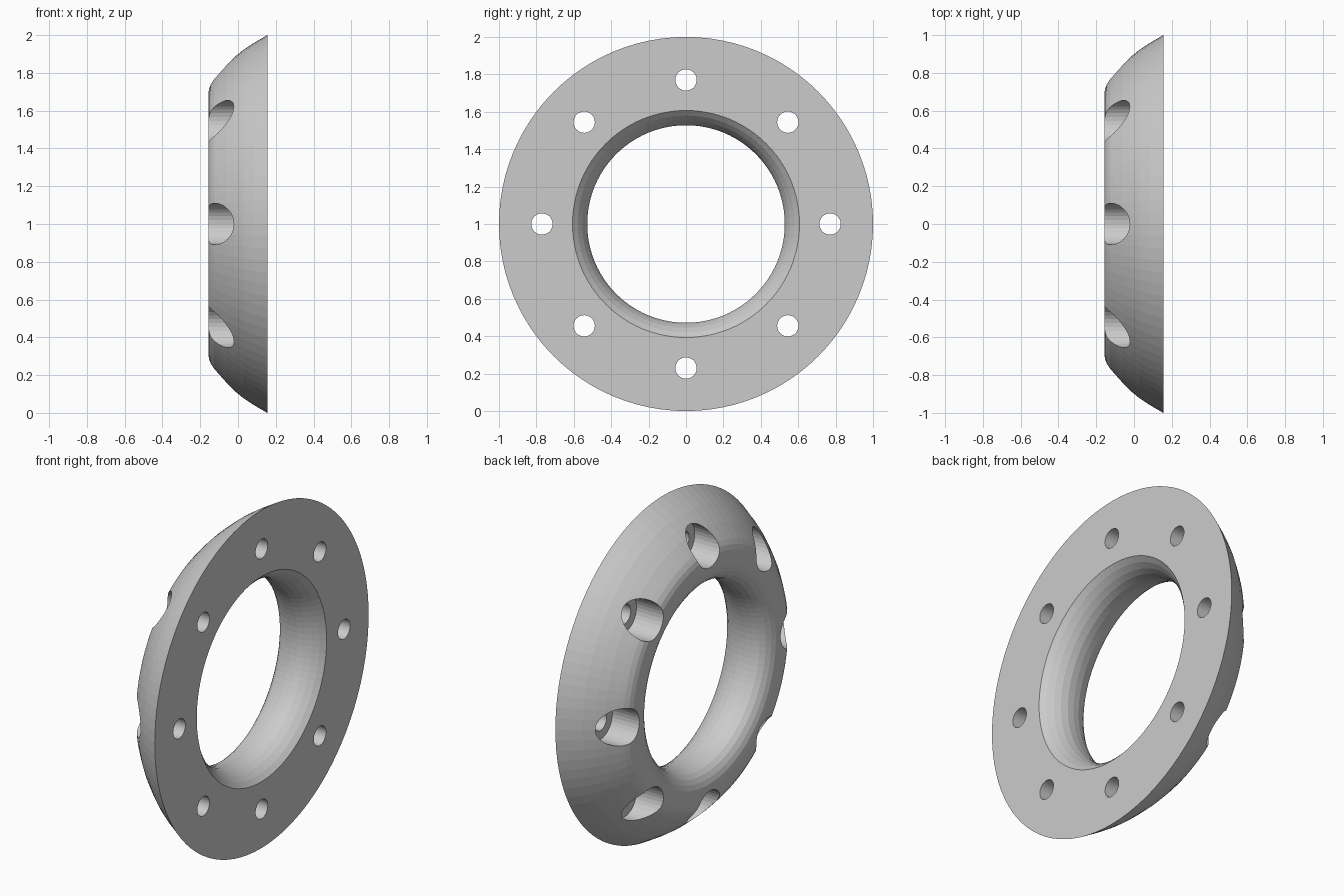
import bpy, bmesh
from math import sin, cos, pi

if "Cube" in bpy.data.objects:
    bpy.data.objects.remove(bpy.data.objects["Cube"])


def revolve(bm, profile, segs, cy=0.0, cz=1.0, capped=False):
    """Turn (x, radius) points around an axis parallel to X."""
    rings = [[bm.verts.new((x, cy + r * cos(2 * pi * i / segs), cz + r * sin(2 * pi * i / segs)))
              for i in range(segs)] for x, r in profile]
    pairs = list(zip(rings, rings[1:]))
    if capped:
        bm.faces.new(rings[0])
        bm.faces.new(rings[-1])
    else:
        pairs.append((rings[-1], rings[0]))
    for a, b in pairs:
        for i in range(segs):
            j = (i + 1) % segs
            bm.faces.new((a[i], a[j], b[j], b[i]))


def finish(name, bm):
    bmesh.ops.recalc_face_normals(bm, faces=bm.faces)
    me = bpy.data.meshes.new(name)
    bm.to_mesh(me)
    bm.free()
    ob = bpy.data.objects.new(name, me)
    bpy.context.collection.objects.link(ob)
    return ob


# Flange ring: flat mounting face on +X, domed face on -X, rounded throat
profile = [(.155, 1.0), (.08, .956), (.03, .923), (-.02, .882), (-.06, .846),
           (-.106, .797), (-.128, .772), (-.145, .745), (-.154, .718),
           (-.157, .69), (-.157, .65), (-.153, .622), (-.142, .595),
           (-.124, .569), (-.098, .548), (-.06, .534), (-.02, .528), (.02, .528),
           (.06, .538), (.095, .555), (.128, .579), (.155, .607)]
bm = bmesh.new()
revolve(bm, profile, 96)
ring = finish("flange_ring", bm)

# Eight stepped bolt holes: wide counterbore, narrow through hole
bm = bmesh.new()
for k in range(8):
    a = k * pi / 4
    revolve(bm, [(-.4, .11), (.02, .11), (.02, .057), (.4, .057)], 32,
            .77 * cos(a), 1 + .77 * sin(a), capped=True)
cutter = finish("bolt_hole_cutter", bm)
cutter.hide_render = True

# Cut the holes, then drop the helper
mod = ring.modifiers.new("bolt_holes", 'BOOLEAN')
mod.operation = 'DIFFERENCE'
mod.solver = 'EXACT'
mod.object = cutter
bpy.context.view_layer.objects.active = ring
ring.select_set(True)
bpy.ops.object.modifier_apply(modifier=mod.name)
bpy.data.objects.remove(cutter, do_unlink=True)
